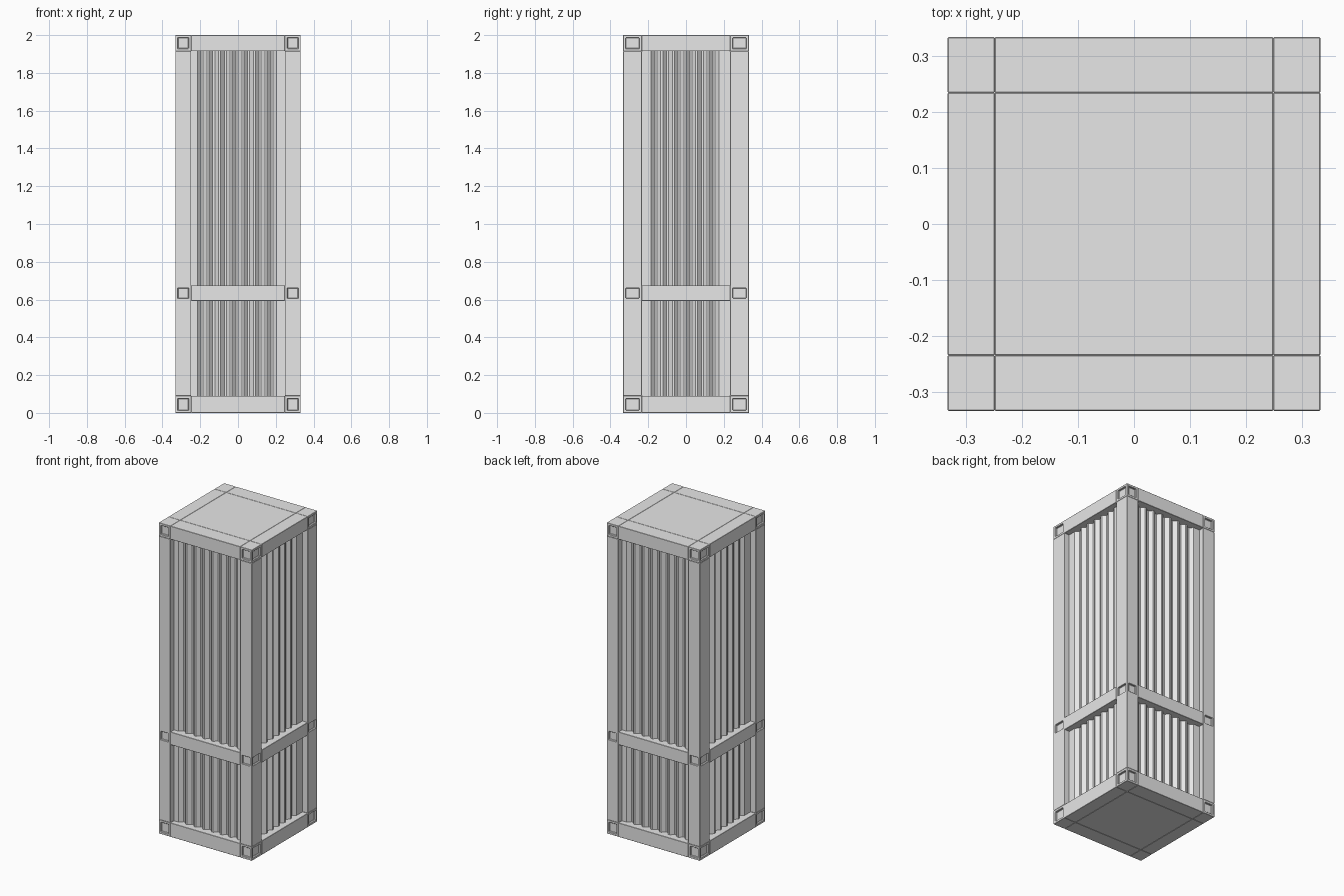
import bpy, bmesh
from mathutils import Vector, Matrix

if "Cube" in bpy.data.objects:
    bpy.data.objects.remove(bpy.data.objects["Cube"], do_unlink=True)

HX, HY, H = 0.332, 0.333, 2.0           # outer half sizes and height
IX, IY = 0.248, 0.234                   # inner edges of the posts
BASE, TOP = 0.09, 1.915                 # bottom and top frame limits
MID = (0.593, 0.675)                    # middle belt
RECESS, RIB = 0.036, 0.02               # wall recess and rib depth
PITCH, SLOPE = 0.0615, 0.02             # rib spacing and slope width

grey = bpy.data.materials.new("light grey")
grey.use_nodes = True
grey.diffuse_color = (0.8, 0.8, 0.8, 1)
grey.node_tree.nodes["Principled BSDF"].inputs["Base Color"].default_value = (0.8, 0.8, 0.8, 1)


def finish(bm, name, bevel=0.0015):
    bmesh.ops.recalc_face_normals(bm, faces=bm.faces)
    mesh = bpy.data.meshes.new(name)
    bm.to_mesh(mesh)
    bm.free()
    mesh.materials.append(grey)
    obj = bpy.data.objects.new(name, mesh)
    bpy.context.collection.objects.link(obj)
    if bevel:
        mod = obj.modifiers.new("edge bevel", "BEVEL")
        mod.width = bevel
        mod.segments = 1
        mod.limit_method = "ANGLE"
    return obj


def box_mesh(lo, hi):
    lo, hi = Vector(lo), Vector(hi)
    bm = bmesh.new()
    bmesh.ops.create_cube(bm, size=1)
    bmesh.ops.scale(bm, vec=hi - lo, verts=bm.verts)
    bmesh.ops.translate(bm, vec=(lo + hi) / 2, verts=bm.verts)
    return bm


def add_pockets(bm, sx, sy, z0, z1):
    """Sink a square pocket in each outward side face between two heights."""
    bm.normal_update()
    faces = [f for f in bm.faces
             if z0 < f.calc_center_median().z < z1
             and (f.normal.x * sx > 0.9 or f.normal.y * sy > 0.9)]
    bmesh.ops.inset_individual(bm, faces=faces, thickness=0.02, depth=0)
    bmesh.ops.inset_individual(bm, faces=faces, thickness=0.0005, depth=-0.012)


# Corner posts and corner blocks
for sx, side in ((1, "left"), (-1, "right")):
    for sy, end in ((-1, "front"), (1, "back")):
        x0, x1 = sorted((sx * IX, sx * HX))
        y0, y1 = sorted((sy * IY, sy * HY))
        post = box_mesh((x0, y0, BASE), (x1, y1, TOP))
        for z in MID:
            bmesh.ops.bisect_plane(post, geom=post.verts[:] + post.edges[:] + post.faces[:],
                                   plane_co=(0, 0, z), plane_no=(0, 0, 1))
        add_pockets(post, sx, sy, *MID)
        finish(post, f"{end}_{side}_post")
        for level, z0, z1 in (("bottom", 0, BASE), ("top", TOP, H)):
            block = box_mesh((x0, y0, z0), (x1, y1, z1))
            add_pockets(block, sx, sy, z0, z1)
            finish(block, f"{level}_{end}_{side}_corner_block")

# Horizontal rails at the bottom, middle and top
for level, z0, z1 in (("bottom", 0, BASE), ("middle", *MID), ("top", TOP, H)):
    for s, end, side in ((-1, "front", "right"), (1, "back", "left")):
        y0, y1 = sorted((s * IY, s * HY))
        finish(box_mesh((-IX, y0, z0), (IX, y1, z1)), f"{level}_{end}_rail")
        x0, x1 = sorted((s * IX, s * HX))
        finish(box_mesh((x0, -IY, z0), (x1, IY, z1)), f"{level}_{side}_rail")

# Floor and roof plates
for name, z0, z1 in (("floor_plate", 0, BASE), ("roof_plate", TOP, H)):
    finish(box_mesh((-IX, -IY, z0), (IX, IY, z1)), name)


def rib_profile(half):
    """Trapezoid wave across the wall as (position, depth) pairs."""
    flat = PITCH / 2 - SLOPE
    count = int((2 * half - 0.04) / PITCH)
    pos = -count * PITCH / 2
    points = [(-half, 0), (pos, 0)]
    for _ in range(count):
        for step, depth in ((SLOPE, RIB), (flat, RIB), (SLOPE, 0), (flat, 0)):
            pos += step
            points.append((pos, depth))
    points.append((half, 0))
    return points


# Corrugated walls, built facing the front and turned to each side
walls = (("front", IX, HY, 0), ("left", IY, HX, 90),
         ("back", IX, HY, 180), ("right", IY, HX, 270))
for name, half, outer, angle in walls:
    bm = bmesh.new()
    columns = [[bm.verts.new((u, -outer + RECESS + d, z)) for z in (BASE, TOP)]
               for u, d in rib_profile(half)]
    for a, b in zip(columns, columns[1:]):
        bm.faces.new((a[0], b[0], b[1], a[1]))
    turn = Matrix.Rotation(angle * 3.14159265 / 180, 3, "Z")
    bmesh.ops.rotate(bm, cent=(0, 0, 0), matrix=turn, verts=bm.verts)
    wall = finish(bm, f"{name}_corrugated_wall", bevel=0)
    # keep the visible side outward
    out = turn @ Vector((0, -1, 0))
    if sum(p.normal.dot(out) for p in wall.data.polygons) < 0:
        wall.data.flip_normals()
